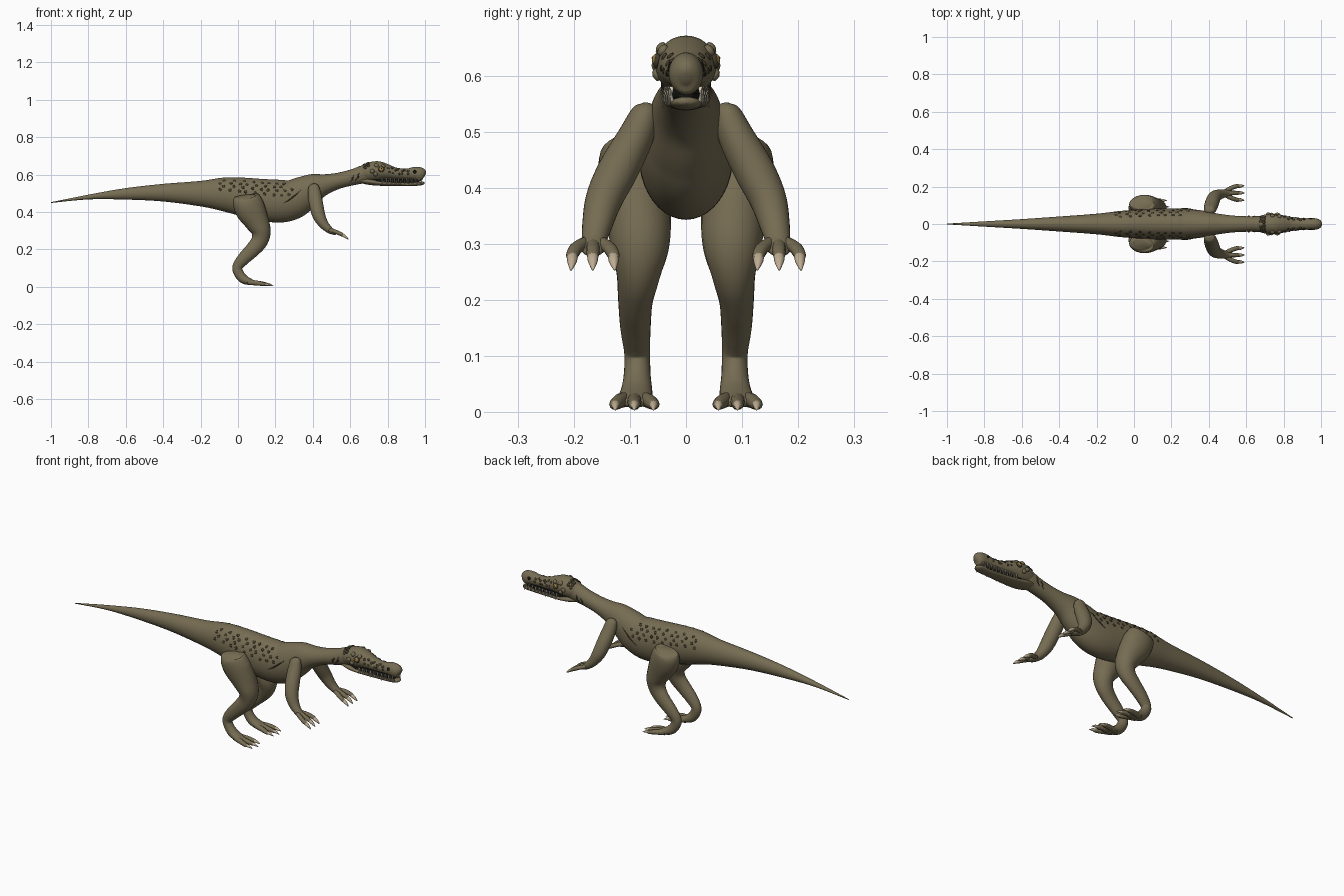
import bpy, bmesh, math
from mathutils import Vector, Matrix

cube = bpy.data.objects.get("Cube")
if cube:
    bpy.data.objects.remove(cube, do_unlink=True)


def material(name, r, g, b):
    m = bpy.data.materials.new(name)
    m.use_nodes = True
    m.diffuse_color = (r, g, b, 1)
    bsdf = next(n for n in m.node_tree.nodes if n.type == 'BSDF_PRINCIPLED')
    bsdf.inputs["Base Color"].default_value = (r, g, b, 1)
    bsdf.inputs["Roughness"].default_value = 0.8
    return m


SKIN = material("olive skin", .18, .15, .085)
DARK = material("dark scales", .055, .045, .026)
CLAW = material("horn claw", .52, .42, .29)
TOOTH = material("ivory tooth", .72, .66, .5)
AMBER = material("amber eye", .4, .24, .05)
BLACK = material("black", .008, .008, .007)


def finish(name, bm, mat):
    bmesh.ops.recalc_face_normals(bm, faces=bm.faces[:])
    mesh = bpy.data.meshes.new(name)
    bm.to_mesh(mesh)
    bm.free()
    mesh.materials.append(mat)
    mesh.shade_smooth()
    obj = bpy.data.objects.new(name, mesh)
    bpy.context.collection.objects.link(obj)
    return obj


def smooth_path(stations, steps):
    """Spline through stations of (x, y, z, side radius, other radius)."""
    out = []
    last = len(stations) - 1
    for i in range(last):
        a, b, c, d = (stations[max(0, min(last, k))] for k in (i - 1, i, i + 1, i + 2))
        for j in range(steps):
            t = j / steps
            out.append([q + t * (r - p) / 2 + t * t * (p - 2.5 * q + 2 * r - s / 2)
                        + t ** 3 * (3 * q - p - 3 * r + s) / 2
                        for p, q, r, s in zip(a, b, c, d)])
    out.append(list(stations[-1]))
    return out


def ring_point(path, i, angle):
    """Surface point and outward direction on a lofted path."""
    t = (Vector(path[min(i + 1, len(path) - 1)][:3]) - Vector(path[max(i - 1, 0)][:3])).normalized()
    side = Vector((0, 1, 0))
    side = (side - t * t.dot(side)).normalized()
    up = t.cross(side)
    x, y, z, rs, ru = path[i]
    c, s = math.cos(angle), math.sin(angle)
    rs, ru = max(rs, .0005), max(ru, .0005)
    return Vector((x, y, z)) + side * rs * c + up * ru * s, (side * c / rs + up * s / ru).normalized()


def add_loft(bm, stations, sides=24, steps=5):
    path = smooth_path(stations, steps)
    rings = [[bm.verts.new(ring_point(path, i, math.tau * k / sides)[0]) for k in range(sides)]
             for i in range(len(path))]
    for a, b in zip(rings, rings[1:]):
        for k in range(sides):
            n = (k + 1) % sides
            bm.faces.new((a[k], a[n], b[n], b[k]))
    bm.faces.new(rings[0])
    bm.faces.new(rings[-1])
    return path


def loft(name, groups, mat, sides=24, steps=5):
    bm = bmesh.new()
    paths = [add_loft(bm, g, sides, steps) for g in groups]
    finish(name, bm, mat)
    return paths[0]


def outline(rows):
    """Turn (x, top, bottom, half width) into loft stations."""
    return [(x, 0, (t + b) / 2, w, (t - b) / 2) for x, t, b, w in rows]


def mirrored(rows, side):
    return [(r[0], r[1] * side) + tuple(r[2:]) for r in rows]


def on_surface(path, x, degrees, side):
    i = min(range(len(path)), key=lambda k: abs(path[k][0] - x))
    p, n = ring_point(path, i, math.radians(degrees))
    return Vector((p.x, p.y * side, p.z)), Vector((n.x, n.y * side, n.z))


def studs(name, path, places, size, mat, thick=.4):
    """Flattened bumps laid on both flanks of a lofted path."""
    bm = bmesh.new()
    for x, deg in places:
        for side in (-1, 1):
            p, n = on_surface(path, x, deg, side)
            m = Matrix.Translation(p) @ n.to_track_quat('Z', 'X').to_matrix().to_4x4()
            m = m @ Matrix.Diagonal((size, size, size * thick, 1))
            bmesh.ops.create_icosphere(bm, subdivisions=2, radius=1, matrix=m)
    return finish(name, bm, mat)


# Tail, trunk and neck
body = loft("body", [outline([
    (-1, .452, .448, .002), (-.8, .492, .467, .014), (-.6, .527, .466, .026),
    (-.4, .55, .456, .04), (-.2, .566, .43, .055), (-.08, .584, .405, .069),
    (.02, .584, .38, .077), (.12, .577, .356, .083), (.22, .572, .343, .084),
    (.29, .574, .36, .081), (.35, .592, .405, .074), (.41, .606, .455, .063),
    (.47, .603, .495, .052), (.54, .61, .525, .044), (.62, .63, .544, .041),
    (.68, .651, .555, .042), (.73, .64, .57, .03)])], SKIN, 40, 6)

# Skull and lower jaw
skull = loft("skull", [outline([
    (.64, .62, .58, .02), (.67, .65, .565, .042), (.71, .666, .563, .052),
    (.75, .671, .567, .054), (.79, .658, .572, .048), (.84, .638, .573, .038),
    (.9, .631, .573, .031), (.945, .641, .57, .031), (.975, .638, .565, .03),
    (.993, .626, .57, .022), (1, .605, .585, .006)])], SKIN, 32)
loft("lower_jaw", [outline([
    (.65, .585, .556, .03), (.7, .58, .545, .043), (.76, .568, .54, .041),
    (.84, .561, .539, .034), (.92, .559, .538, .028), (.97, .562, .541, .028),
    (.99, .562, .546, .018), (.997, .558, .551, .004)])], SKIN)
loft("mouth_lining", [outline([
    (.72, .58, .55, .034), (.8, .578, .552, .03), (.9, .575, .552, .02),
    (.97, .573, .555, .014)])], BLACK, 16)

# Teeth in both jaws
teeth = []
for i in range(10):
    x = .77 + i * .022
    y = .039 - .0012 * i
    for side in (-1, 1):
        drop = .03 if i % 3 else .038
        teeth.append([(x, y * side * .9, .58, .004, .004),
                      (x + .003, y * side * 1.08, .58 - drop, .0005, .0005)])
        teeth.append([(x + .011, y * side * .85, .553, .0035, .0035),
                      (x + .011, y * side, .578, .0005, .0005)])
loft("teeth", teeth, TOOTH, 6, 1)

# Face details
studs("eye_sockets", skull, [(.765, 12)], .017, DARK)
studs("eyes", skull, [(.766, 12)], .012, AMBER, .8)
studs("pupils", skull, [(.768, 13)], .006, BLACK, 1.8)
studs("nostrils", skull, [(.945, 15)], .009, BLACK, .3)
studs("snout_scales", skull, [(.8 + .018 * i, 32 + 16 * (i % 2)) for i in range(7)], .0075, DARK)
studs("cheek_scales", skull, [(.81 + .024 * i, 2) for i in range(5)], .006, DARK)
studs("nape_scales", skull, [(.685 + .013 * (i % 2), 35 + 9 * i) for i in range(6)], .009, DARK)
studs("cheek_knobs", skull, [(.735, -18), (.72, 2), (.745, 35), (.775, 36)], .012, SKIN, .7)

# Scales in staggered rows along the back
studs("back_scales", body, [(-.1 + .048 * i + .022 * (r % 2), 16 + 13 * r)
                            for r in range(4) for i in range(9 - r // 2)], .0085, DARK, .25)

# Creases on neck and ribs
creases = []
for side in (-1, 1):
    for x0, x1, d0, d1 in ((.24, .35, -5, 14), (.6, .625, -30, 15), (.625, .65, -30, 15)):
        line = []
        for k in range(5):
            f = k / 4
            p, n = on_surface(body, x0 + (x1 - x0) * f, d0 + (d1 - d0) * f, side)
            r = .0005 + .003 * math.sin(math.pi * f)
            line.append((*p, r, r))
        creases.append(line)
loft("skin_creases", creases, DARK, 8, 3)

LEG = [(.038, .11, .484, .025, .055), (.04, .107, .474, .044, .07), (.05, .102, .45, .055, .078),
       (.068, .094, .41, .06, .08), (.1, .085, .35, .058, .066), (.123, .082, .295, .052, .052),
       (.115, .085, .245, .039, .045), (.08, .09, .2, .031, .04), (.03, .09, .15, .027, .034),
       (-.003, .087, .105, .023, .027), (.008, .087, .066, .024, .026), (.035, .088, .038, .028, .024),
       (.075, .091, .024, .03, .015), (.11, .092, .016, .022, .008)]
ARM = [(.403, .068, .55, .008, .012), (.405, .072, .535, .024, .028), (.41, .09, .49, .032, .036),
       (.42, .122, .43, .036, .037), (.433, .146, .38, .033, .034), (.458, .158, .335, .027, .026),
       (.488, .164, .305, .022, .019), (.51, .166, .292, .022, .014), (.525, .166, .284, .014, .008)]

# Limbs, digits and claws on each side
for side, label in ((1, "left"), (-1, "right")):
    loft(label + "_leg", [mirrored(LEG, side)], SKIN)
    loft(label + "_arm", [mirrored(ARM, side)], SKIN)
    toes, toe_claws, fingers, finger_claws = [], [], [], []
    for d in (-1, 0, 1):
        y, reach = .092 + .034 * d, .012 * (1 - abs(d))
        toes.append(mirrored([(.055, .09 + .014 * d, .024, .014, .014),
                              (.1, y - .008 * d, .02, .013, .013),
                              (.135 + reach, y, .014, .011, .01),
                              (.15 + reach, y, .012, .006, .006)], side))
        toe_claws.append(mirrored([(.138 + reach, y, .014, .008, .008),
                                   (.155 + reach, y, .012, .007, .007),
                                   (.177 + reach, y, .004, .001, .001)], side))
        y = .166 + .037 * d
        fingers.append(mirrored([(.49, .165 + .012 * d, .303, .011, .011),
                                 (.525, y - .008 * d, .293, .012, .011),
                                 (.553, y, .28, .011, .01),
                                 (.562, y, .275, .007, .007)], side))
        finger_claws.append(mirrored([(.545, y, .284, .009, .009),
                                      (.57, y, .27, .009, .008),
                                      (.59, y + .002 * d, .254, .002, .002)], side))
    loft(label + "_toes", toes, SKIN, 12, 4)
    loft(label + "_toe_claws", toe_claws, CLAW, 10, 4)
    loft(label + "_fingers", fingers, SKIN, 12, 4)
    loft(label + "_finger_claws", finger_claws, CLAW, 10, 4)
